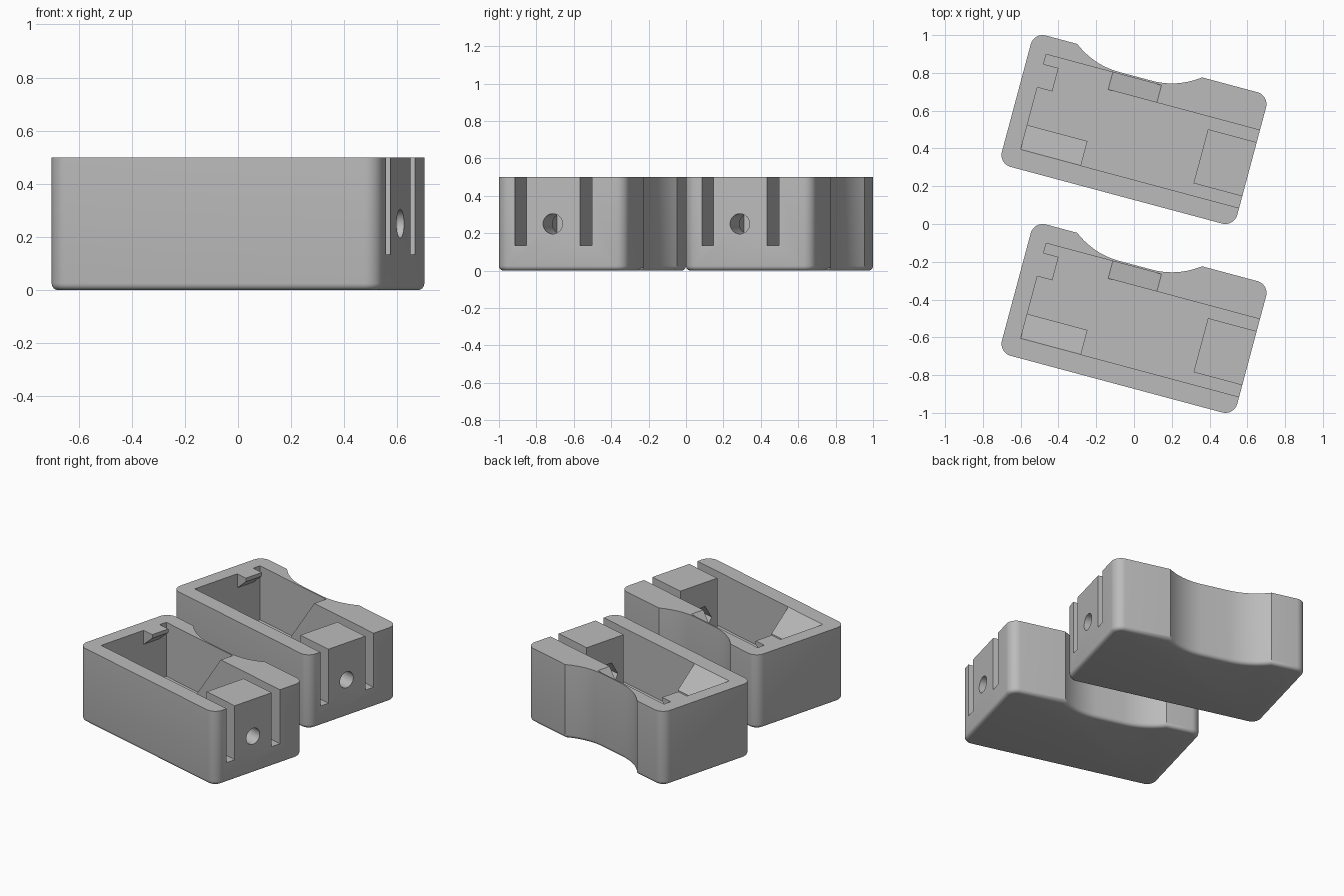
import bpy, bmesh, math

if "Cube" in bpy.data.objects:
    bpy.data.objects.remove(bpy.data.objects["Cube"])

grey = bpy.data.materials.new("plain grey")
grey.diffuse_color = (0.5, 0.5, 0.5, 1)
grey.use_nodes = True
grey.node_tree.nodes["Principled BSDF"].inputs["Base Color"].default_value = grey.diffuse_color

HU, HV, H, R = 0.645, 0.36, 0.5, 0.065   # half length, half width, height, corner radius
FLOOR = 0.135
PLANES = {
    "z": lambda p, q, t: (p, q, t),
    "y": lambda p, q, t: (p, t, q),
    "x": lambda p, q, t: (t, p, q),
}


def prism(name, pts, axis, a, b, bevel=0):
    """Extrude a flat outline along an axis from a to b."""
    bm = bmesh.new()
    place = PLANES[axis]
    low = [bm.verts.new(place(p, q, a)) for p, q in pts]
    high = [bm.verts.new(place(p, q, b)) for p, q in pts]
    base = bm.faces.new(low)
    bm.faces.new(high)
    n = len(pts)
    for i in range(n):
        j = (i + 1) % n
        bm.faces.new((low[i], low[j], high[j], high[i]))
    bmesh.ops.recalc_face_normals(bm, faces=bm.faces[:])
    if bevel:
        bmesh.ops.bevel(bm, geom=list(base.edges), offset=bevel, segments=4,
                        profile=0.5, affect='EDGES')
    me = bpy.data.meshes.new(name)
    bm.to_mesh(me)
    bm.free()
    ob = bpy.data.objects.new(name, me)
    bpy.context.collection.objects.link(ob)
    me.materials.append(grey)
    return ob


def combine(target, tool, operation):
    """Apply a boolean and discard the tool."""
    mod = target.modifiers.new("cut", 'BOOLEAN')
    mod.object, mod.operation, mod.solver = tool, operation, 'EXACT'
    bpy.context.view_layer.objects.active = target
    bpy.ops.object.modifier_apply(modifier=mod.name)
    bpy.data.objects.remove(tool)


def arc(cx, cy, r, start, end, n):
    return [(cx + r * math.cos(math.radians(start + (end - start) * i / n)),
             cy + r * math.sin(math.radians(start + (end - start) * i / n)))
            for i in range(n + 1)]


# Outer outline: rounded rectangle with a shallow scoop in the back edge
outline = arc(-HU + R, -HV + R, R, 180, 270, 8) + arc(HU - R, -HV + R, R, 270, 360, 8)
outline += arc(HU - R, HV - R, R, 0, 90, 8)
MID, FLAT, BIG, LOW = -0.0655, 0.09, 0.412, 0.274
SWEEP = math.degrees(math.acos(1 - (HV - LOW) / BIG))
outline += arc(MID + FLAT, LOW + BIG, BIG, 270 + SWEEP, 270, 10)
outline += arc(MID - FLAT, LOW + BIG, BIG, 270, 270 - SWEEP, 10)
outline += arc(-HU + R, HV - R, R, 90, 180, 8)
body = prism("holder_front", outline, "z", 0, H, bevel=0.025)

# Pocket with two slots running out through the end wall
pocket = [(-0.552, -0.257), (0.7, -0.257), (0.7, -0.193), (0.378, -0.193),
          (0.378, 0.103), (0.7, 0.103), (0.7, 0.169), (0.08, 0.169),
          (0.08, 0.264), (-0.552, 0.264)]
combine(body, prism("pocket_cutter", pocket, "z", FLOOR, 0.6), 'DIFFERENCE')

# Ramp beside the scoop, sloping along the length
ramp = [(-0.187, FLOOR), (-0.187, 0.1), (0.1, 0.1), (0.1, H), (0.08, H)]
combine(body, prism("scoop_ramp", ramp, "y", 0.169, 0.269), 'UNION')

# Sloped corner rest against the front wall
rest = [(-0.257, H), (-0.27, H), (-0.27, 0.1), (-0.123, 0.1), (-0.123, 0.36)]
combine(body, prism("corner_rest", rest, "x", -0.57, -0.222), 'UNION')

# Small wedge catch on the left wall
catch = [(-0.57, H), (-0.47, H), (-0.47, 0.475), (-0.552, 0.405), (-0.57, 0.405)]
combine(body, prism("wall_catch", catch, "y", 0.083, 0.211), 'UNION')

# Screw hole through the end block, with a hexagonal recess inside
hole = arc(-0.047, 0.25, 0.054, 0, 360, 32)[:-1]
combine(body, prism("hole_cutter", hole, "x", 0.36, 0.7), 'DIFFERENCE')
recess = arc(-0.047, 0.25, 0.1, 0, 360, 6)[:-1]
combine(body, prism("recess_cutter", recess, "x", 0.36, 0.45), 'DIFFERENCE')

# Smooth curved sides, keep the hard edges
bpy.ops.object.select_all(action='DESELECT')
body.select_set(True)
bpy.context.view_layer.objects.active = body
bpy.ops.object.shade_smooth_by_angle(angle=math.radians(30))

# Two matching holders, one behind the other
body.rotation_euler.z = math.radians(-15)
body.location = (0, -0.5, 0)
back = body.copy()
back.name = "holder_back"
back.location = (0, 0.5, 0)
bpy.context.collection.objects.link(back)
